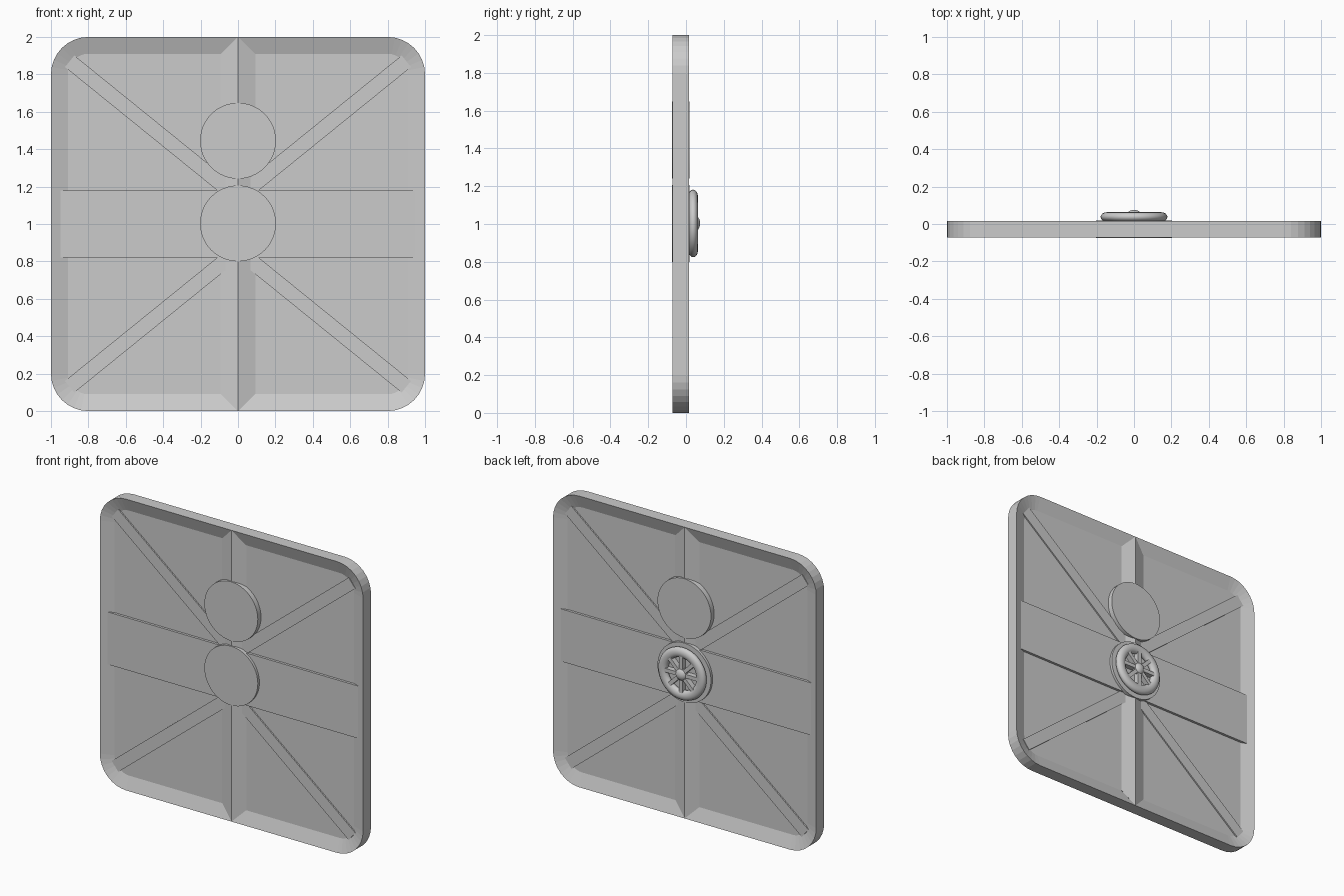
import bpy, bmesh, math
from mathutils import Matrix, Vector

if "Cube" in bpy.data.objects:
    bpy.data.objects.remove(bpy.data.objects["Cube"])

YC = -0.028      # mid plane of the panel
RIM, FLOOR, DISC = 0.043, 0.012, 0.047   # half thicknesses

grey = bpy.data.materials.new("plain grey")
grey.diffuse_color = (0.6, 0.6, 0.6, 1)
grey.use_nodes = True
grey.node_tree.nodes["Principled BSDF"].inputs["Base Color"].default_value = grey.diffuse_color


def finish(name, bm, smooth=False):
    bmesh.ops.recalc_face_normals(bm, faces=bm.faces)
    me = bpy.data.meshes.new(name)
    bm.to_mesh(me)
    bm.free()
    ob = bpy.data.objects.new(name, me)
    bpy.context.collection.objects.link(ob)
    me.materials.append(grey)
    if smooth:
        bpy.context.view_layer.objects.active = ob
        ob.select_set(True)
        bpy.ops.object.shade_smooth_by_angle(angle=math.radians(40))
        ob.select_set(False)
    return ob


def outline(half, r, seg=8):
    pts = []
    for q in range(4):
        sx, sz = ((1, 1), (-1, 1), (-1, -1), (1, -1))[q]
        for i in range(seg + 1):
            a = math.pi / 2 * (q + i / seg)
            pts.append((sx * (half - r) + r * math.cos(a), 1 + sz * (half - r) + r * math.sin(a)))
    return pts


def box(name, loc, size, ang=0):
    bm = bmesh.new()
    m = Matrix.Translation(loc) @ Matrix.Rotation(ang, 4, 'Y') @ Matrix.Diagonal((*size, 1))
    bmesh.ops.create_cube(bm, size=1, matrix=m)
    return finish(name, bm)


def disc(name, z, r, y0, y1, seg=48):
    bm = bmesh.new()
    m = Matrix.Translation((0, (y0 + y1) / 2, z)) @ Matrix.Rotation(math.pi / 2, 4, 'X')
    bmesh.ops.create_cone(bm, cap_ends=True, segments=seg, radius1=r, radius2=r, depth=y1 - y0, matrix=m)
    return finish(name, bm, True)


# door panel: rounded outline, sloping in to a recessed floor on both faces
bm = bmesh.new()
loops = []
for half, r, y in ((0.91, 0.11, -FLOOR), (1, 0.2, -RIM), (1, 0.2, RIM), (0.91, 0.11, FLOOR)):
    loops.append([bm.verts.new((x, YC + y, z)) for x, z in outline(half, r)])
for a, b in zip(loops, loops[1:]):
    n = len(a)
    for i in range(n):
        bm.faces.new((a[i], a[(i + 1) % n], b[(i + 1) % n], b[i]))
bm.faces.new(loops[0])
bm.faces.new(loops[-1])
finish("door_panel", bm)

# vertical ridge: diamond section, ends dying into the rim
bm = bmesh.new()
w = 0.093
sec = [(0, -RIM), (w, -FLOOR), (w, FLOOR), (0, RIM), (-w, FLOOR), (-w, -FLOOR)]
lo, hi = ([bm.verts.new((x, YC + y, 1 + s * (1 - abs(x)))) for x, y in sec] for s in (-1, 1))
for i in range(6):
    j = (i + 1) % 6
    bm.faces.new((lo[i], lo[j], hi[j], hi[i]))
bm.faces.new(lo)
bm.faces.new(hi)
finish("vertical_ridge", bm)

# horizontal band and diagonal braces, showing on both faces
box("cross_band", (0, YC, 1), (1.9, 0.058, 0.36))
for sx in (-1, 1):
    for sz in (-1, 1):
        a, b = Vector((0.06 * sx, YC, 1 + sz * 0.19)), Vector((0.9 * sx, YC, 1 + sz * 0.87))
        d = b - a
        box("diagonal_brace", (a + b) / 2, (d.length, 0.042, 0.08), -math.atan2(d.z, d.x))

# round plates
disc("window_plate", 1.445, 0.203, YC - DISC, YC + DISC)
disc("lock_plate", 1.003, 0.203, YC - DISC, YC + DISC)

# hand wheel on the back: ring, spokes, hub
ZC = 1.003
bm = bmesh.new()
N, M = 48, 16
rings = []
for i in range(N):
    a = 2 * math.pi * i / N
    ring = []
    for k in range(M):
        t = 2 * math.pi * k / M
        r = 0.145 + 0.034 * math.cos(t)
        ring.append(bm.verts.new((r * math.cos(a), 0.038 + 0.025 * math.sin(t), ZC + r * math.sin(a))))
    rings.append(ring)
for i in range(N):
    a, b = rings[i], rings[(i + 1) % N]
    for k in range(M):
        bm.faces.new((a[k], a[(k + 1) % M], b[(k + 1) % M], b[k]))
finish("wheel_ring", bm, True)

for i in range(8):
    a = math.pi / 4 * i
    box("wheel_spoke", (0.08 * math.cos(a), 0.04, ZC + 0.08 * math.sin(a)), (0.14, 0.036, 0.026), -a)

bm = bmesh.new()
bmesh.ops.create_uvsphere(bm, u_segments=24, v_segments=12, radius=1,
                          matrix=Matrix.Translation((0, 0.042, ZC)) @ Matrix.Diagonal((0.043, 0.033, 0.043, 1)))
finish("wheel_hub", bm, True)
